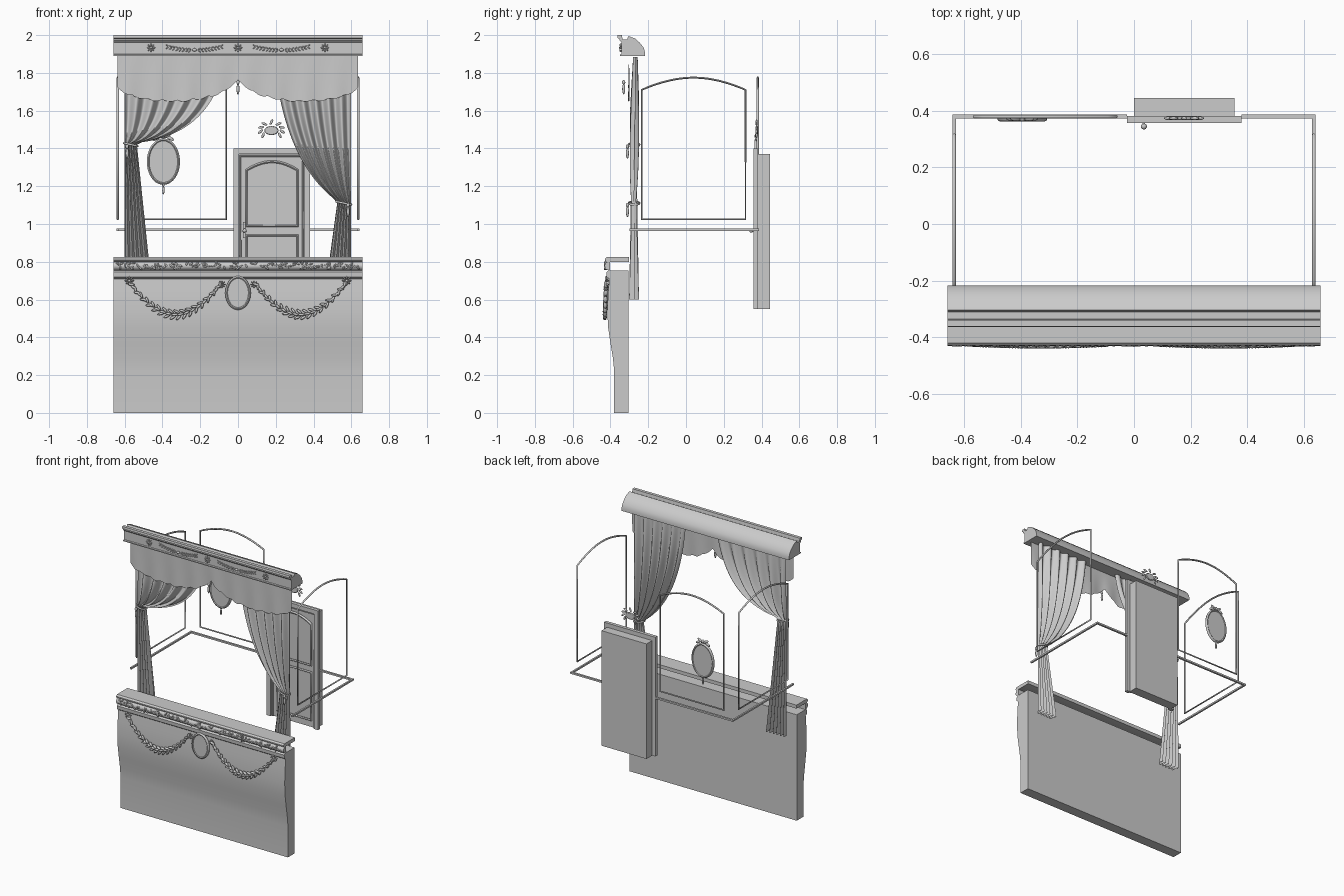
import bpy, bmesh, math, random
from mathutils import Matrix, Vector

random.seed(4)
cube = bpy.data.objects.get("Cube")
if cube:
    bpy.data.objects.remove(cube, do_unlink=True)

plaster = bpy.data.materials.new("plain grey")
plaster.use_nodes = True
GREY = (0.6, 0.6, 0.6, 1)
plaster.diffuse_color = GREY
for node in plaster.node_tree.nodes:
    if node.type == 'BSDF_PRINCIPLED':
        node.inputs["Base Color"].default_value = GREY


def add_mesh(name, mesh, angle=35):
    obj = bpy.data.objects.new(name, mesh)
    bpy.context.collection.objects.link(obj)
    mesh.materials.clear()
    mesh.materials.append(plaster)
    for p in mesh.polygons:
        p.use_smooth = True
        p.material_index = 0
    mesh.set_sharp_from_angle(angle=math.radians(angle))
    return obj


def from_bmesh(name, bm, angle=35, fix=True):
    if fix:
        bmesh.ops.recalc_face_normals(bm, faces=bm.faces)
    mesh = bpy.data.meshes.new(name)
    bm.to_mesh(mesh)
    bm.free()
    return add_mesh(name, mesh, angle)


def prism(name, profile, half):
    """Extrude a (y, z) profile along x."""
    bm = bmesh.new()
    face = bm.faces.new([bm.verts.new((-half, y, z)) for y, z in profile])
    ext = bmesh.ops.extrude_face_region(bm, geom=[face])
    moved = [g for g in ext["geom"] if isinstance(g, bmesh.types.BMVert)]
    bmesh.ops.translate(bm, verts=moved, vec=(2 * half, 0, 0))
    return from_bmesh(name, bm)


def box(name, lo, hi):
    lo, hi = Vector(lo), Vector(hi)
    bm = bmesh.new()
    m = Matrix.Translation((lo + hi) / 2) @ Matrix.Diagonal((*(hi - lo), 1))
    bmesh.ops.create_cube(bm, size=1, matrix=m)
    return from_bmesh(name, bm)


def tube(name, pts, r=0.006, closed=True):
    """Thin moulding following a path."""
    cu = bpy.data.curves.new(name, 'CURVE')
    cu.dimensions = '3D'
    cu.bevel_depth, cu.bevel_resolution = r, 1
    cu.use_fill_caps = True
    sp = cu.splines.new('POLY')
    sp.points.add(len(pts) - 1)
    for p, co in zip(sp.points, pts):
        p.co = (*co, 1)
    sp.use_cyclic_u = closed
    tmp = bpy.data.objects.new(name, cu)
    mesh = bpy.data.meshes.new_from_object(tmp)
    bpy.data.objects.remove(tmp)
    return add_mesh(name, mesh, 60)


def blobs(name, items):
    """Squashed leaves and buds: (centre, half sizes, roll about y)."""
    bm = bmesh.new()
    for c, s, roll in items:
        m = (Matrix.Translation(c) @ Matrix.Rotation(roll, 4, 'Y')
             @ Matrix.Diagonal((*s, 1)))
        bmesh.ops.create_icosphere(bm, subdivisions=2, radius=1, matrix=m)
    return from_bmesh(name, bm, 60)


def oval(name, c, rx, rz, r):
    """Oval medallion: a plate with a rounded rim and an inner bead."""
    for part, k, w in (("rim", 1, r), ("bead", 0.8, r * 0.45)):
        ring = [(c[0] + k * rx * math.cos(a), c[1], c[2] + k * rz * math.sin(a))
                for a in [i * math.tau / 40 for i in range(40)]]
        tube(name + "_" + part, ring, w)
    bm = bmesh.new()
    m = (Matrix.Translation(c) @ Matrix.Diagonal((rx, 1, rz, 1))
         @ Matrix.Rotation(math.pi / 2, 4, 'X'))
    bmesh.ops.create_cone(bm, cap_ends=True, segments=40, radius1=1, radius2=1,
                          depth=0.012, matrix=m)
    from_bmesh(name + "_plate", bm)


def arch(a0, a1, z0, z1, rise):
    """Outline of a panel with an arched head, as (a, z)."""
    head = [(a1 + (a0 - a1) * i / 16, z1 + rise * math.sin(math.pi * i / 16) ** 0.9)
            for i in range(17)]
    return [(a0, z0), (a1, z0)] + head


def rosette(c, r, n=8):
    items = [(c, (r * 0.3, 0.01, r * 0.3), 0)]
    for i in range(n):
        a = i * math.tau / n
        p = Vector(c) + Vector((math.cos(a), 0, -math.sin(a))) * r * 0.6
        items.append((p, (r * 0.4, 0.007, r * 0.17), a))
    return items


# Counter front, relief band and cap
prism("counter_body", [(-0.305, 0), (-0.38, 0), (-0.38, 0.22), (-0.387, 0.29), (-0.40, 0.37),
                       (-0.412, 0.45), (-0.417, 0.54), (-0.412, 0.64), (-0.406, 0.71),
                       (-0.42, 0.72), (-0.422, 0.745), (-0.41, 0.755), (-0.305, 0.755)], 0.66)
prism("relief_band", [(-0.402, 0.752)] + [(-0.405 - 0.026 * math.sin(a), 0.778 - 0.024 * math.cos(a))
      for a in [i * math.pi / 8 for i in range(9)]] + [(-0.402, 0.803)], 0.66)
prism("counter_cap", [(-0.302, 0.80), (-0.42, 0.80), (-0.43, 0.807), (-0.43, 0.815),
                      (-0.42, 0.825), (-0.302, 0.825)], 0.66)
blobs("band_foliage", [((random.uniform(-0.64, 0.64), -0.428, random.uniform(0.764, 0.793)),
                        (0.012, 0.006, 0.005), random.uniform(0, 3)) for i in range(130)])
for x in (-0.33, 0, 0.33):
    box("band_divider", (x - 0.003, -0.435, 0.756), (x + 0.003, -0.41, 0.80))

# Counter garlands and medallion
for side in (-1, 1):
    leaves = rosette((side * 0.575, -0.417, 0.70), 0.026) + rosette((side * 0.085, -0.417, 0.68), 0.02)
    for i in range(46):
        t = (i + 0.5) / 46
        full = math.sin(math.pi * t)
        x = side * (0.57 - 0.48 * t)
        z = 0.69 - 0.17 * full ** 0.85
        slope = math.atan2(0.5 * math.cos(math.pi * t), 0.48) * side
        spread = (-1, 0, 1)[i % 3]
        leaves.append(((x, -0.424 - 0.006 * full, z + spread * 0.016 * full),
                       (0.019, 0.011, 0.007), -slope + spread * 0.6 + side * 0.1))
    blobs("garland", leaves)
oval("counter_medallion", (0, -0.42, 0.635), 0.06, 0.082, 0.009)

# Cornice with rosettes and laurel sprays
prism("cornice", [(-0.217, 1.89), (-0.217, 1.91), (-0.225, 1.935), (-0.245, 1.96), (-0.27, 1.982),
                  (-0.305, 1.995), (-0.312, 1.978), (-0.336, 1.978), (-0.34, 2.0), (-0.362, 2.0),
                  (-0.364, 1.985), (-0.352, 1.98), (-0.352, 1.972), (-0.342, 1.962),
                  (-0.342, 1.90), (-0.35, 1.897), (-0.35, 1.89)], 0.66)
blobs("cornice_rosettes", [b for x in (-0.46, 0, 0.46) for b in rosette((x, -0.345, 1.933), 0.023)])
spray = []
for centre in (-0.23, 0.23):
    spray.append(((centre, -0.345, 1.922), (0.012, 0.008, 0.009), 0))
    for side in (-1, 1):
        for i in range(8):
            d = 0.025 + i * 0.017
            for tilt in (-0.6, 0.6):
                spray.append(((centre + side * d, -0.344, 1.92 + 0.9 * d * d - tilt * 0.01),
                              (0.009, 0.005, 0.003), side * tilt))
blobs("cornice_laurel", spray)

# Scalloped valance
HEM = [(0, 1.765), (0.07, 1.71), (0.12, 1.687), (0.2, 1.668), (0.3, 1.655), (0.45, 1.66),
       (0.55, 1.68), (0.6, 1.70), (0.66, 1.74)]


def hem(x):
    x = abs(x)
    for (a, za), (b, zb) in zip(HEM, HEM[1:]):
        if x <= b:
            z = za + (zb - za) * (x - a) / (b - a)
            return z - 0.009 * abs(math.sin(x * math.pi / 0.08))


def sheet(name, fn, nu, nv):
    bm = bmesh.new()
    rows = [[bm.verts.new(fn(i / nu, j / nv)) for i in range(nu + 1)] for j in range(nv + 1)]
    for r, s in zip(rows, rows[1:]):
        for i in range(nu):
            bm.faces.new((r[i], s[i], s[i + 1], r[i + 1]))
    return from_bmesh(name, bm, 80, fix=False)


def valance(u, v):
    x = -0.638 + 1.274 * u
    return (x, -0.302 - 0.004 * v * math.sin(x * 40), 1.89 + (hem(x) - 1.89) * v)


sheet("valance", valance, 160, 6)


def tassel(x, y, z, s=1):
    blobs("tassel", [((x, y, z), (0.009 * s, 0.009 * s, 0.012 * s), 0),
                     ((x, y, z - 0.035 * s), (0.008 * s, 0.008 * s, 0.03 * s), 0)])


tassel(0, -0.33, 1.75)


# Tied-back curtains: fabric sweeps to the tie, then hangs straight
def curtain(name, outer, top_in, tie_in, low_in, tie_z, sag):
    def fn(u, v):
        if outer < 0:
            u = 1 - u
        tie = outer + (tie_in - outer) * u
        fold = math.sin(u * math.pi * 11)
        if v < 0.7:
            t = v / 0.7
            x0 = outer + (top_in - outer) * u
            xc = x0 + (tie - x0) * 0.15
            a, b, c = (1 - t) ** 2, 2 * t * (1 - t), t * t
            x = a * x0 + b * xc + c * tie
            z = a * 1.885 + b * (tie_z + sag) + c * (tie_z + 0.01 * u)
            y = -0.268 + (0.012 + 0.012 * math.sin(math.pi * t)) * fold - 0.01 * t
        else:
            t = (v - 0.7) / 0.3
            low = outer + (low_in - outer) * u
            x = tie + (low - tie) * t
            z = tie_z + (0.6 - tie_z) * t
            y = -0.275 + (0.012 + 0.014 * t) * fold
        return (x, y, z)
    sheet(name, fn, 88, 40)
    mid, half = (outer + tie_in) / 2, abs(outer - tie_in) / 2 + 0.003
    tube(name + "_tie", [(mid + half * math.cos(a), -0.275 + 0.028 * math.sin(a), tie_z - 0.008 * math.cos(a))
                         for a in [i * math.tau / 20 for i in range(20)]], 0.006)
    tassel(outer + (tie_in - outer) * 0.2, -0.31, tie_z - 0.01)


curtain("right_curtain", -0.6, -0.06, -0.535, -0.45, 1.42, 0.05)
curtain("left_curtain", 0.597, 0.19, 0.525, 0.455, 1.11, 0.22)

# Wall rail, broken by the door
for x in (-0.636, 0.636):
    box("side_rail", (x - 0.006, -0.30, 0.964), (x + 0.006, 0.387, 0.976))
    tube("side_wall_panel", [(x, a, z) for a, z in arch(-0.235, 0.315, 1.025, 1.71, 0.065)])
box("back_rail", (-0.64, 0.373, 0.964), (-0.025, 0.387, 0.976))
box("back_rail_short", (0.38, 0.373, 0.964), (0.64, 0.387, 0.976))
tube("back_wall_panel", [(a, 0.38, z) for a, z in arch(-0.565, -0.063, 1.025, 1.71, 0.065)])

# Wall mirror with bow and drop
oval("mirror", (-0.395, 0.372, 1.33), 0.08, 0.115, 0.009)
blobs("mirror_bow", [((-0.395 + s * k, 0.372, 1.468 + h), (0.024, 0.007, 0.009), s * r)
                     for s in (-1, 1) for k, h, r in ((0.022, 0, -0.5), (0.035, -0.014, 0.5))]
      + [((-0.395, 0.372, 1.465), (0.01, 0.01, 0.014), 0)])
tassel(-0.395, 0.372, 1.208, 0.8)

# Door, casing, panels and handle
box("door_block", (0, 0.375, 0.55), (0.355, 0.445, 1.37))
box("door_casing_right", (-0.025, 0.358, 0.55), (0.005, 0.382, 1.40))
box("door_casing_left", (0.35, 0.358, 0.55), (0.38, 0.382, 1.40))
box("door_casing_top", (0.005, 0.358, 1.37), (0.35, 0.382, 1.40))
tube("door_edge_bead", [(0.012, 0.372, 0.55), (0.012, 0.372, 1.36), (0.343, 0.372, 1.36),
                        (0.343, 0.372, 0.55)], 0.006, False)
tube("door_upper_panel", [(a, 0.372, z) for a, z in arch(0.045, 0.315, 0.99, 1.285, 0.045)], 0.008)
tube("door_lower_panel", [(a, 0.372, z) for a, z in
                          ((0.045, 0.6), (0.315, 0.6), (0.315, 0.94), (0.045, 0.94))], 0.008)
box("handle_plate", (0.026, 0.362, 0.925), (0.04, 0.376, 1.01))
blobs("door_knob", [((0.035, 0.345, 0.965), (0.011, 0.011, 0.011), 0),
                    ((0.035, 0.36, 0.965), (0.005, 0.015, 0.005), 0)])

# Emblem above the door
oval("door_emblem", (0.177, 0.374, 1.495), 0.033, 0.02, 0.005)
blobs("emblem_leaves", [((0.177 + 0.058 * math.cos(a), 0.374, 1.497 + 0.043 * math.sin(a)),
                         (0.017, 0.006, 0.007), -a + 0.5 * math.copysign(1, math.cos(a)))
                        for a in [math.radians(d) for d in (-40, -10, 20, 50, 90, 130, 160, 190, 220)]])
